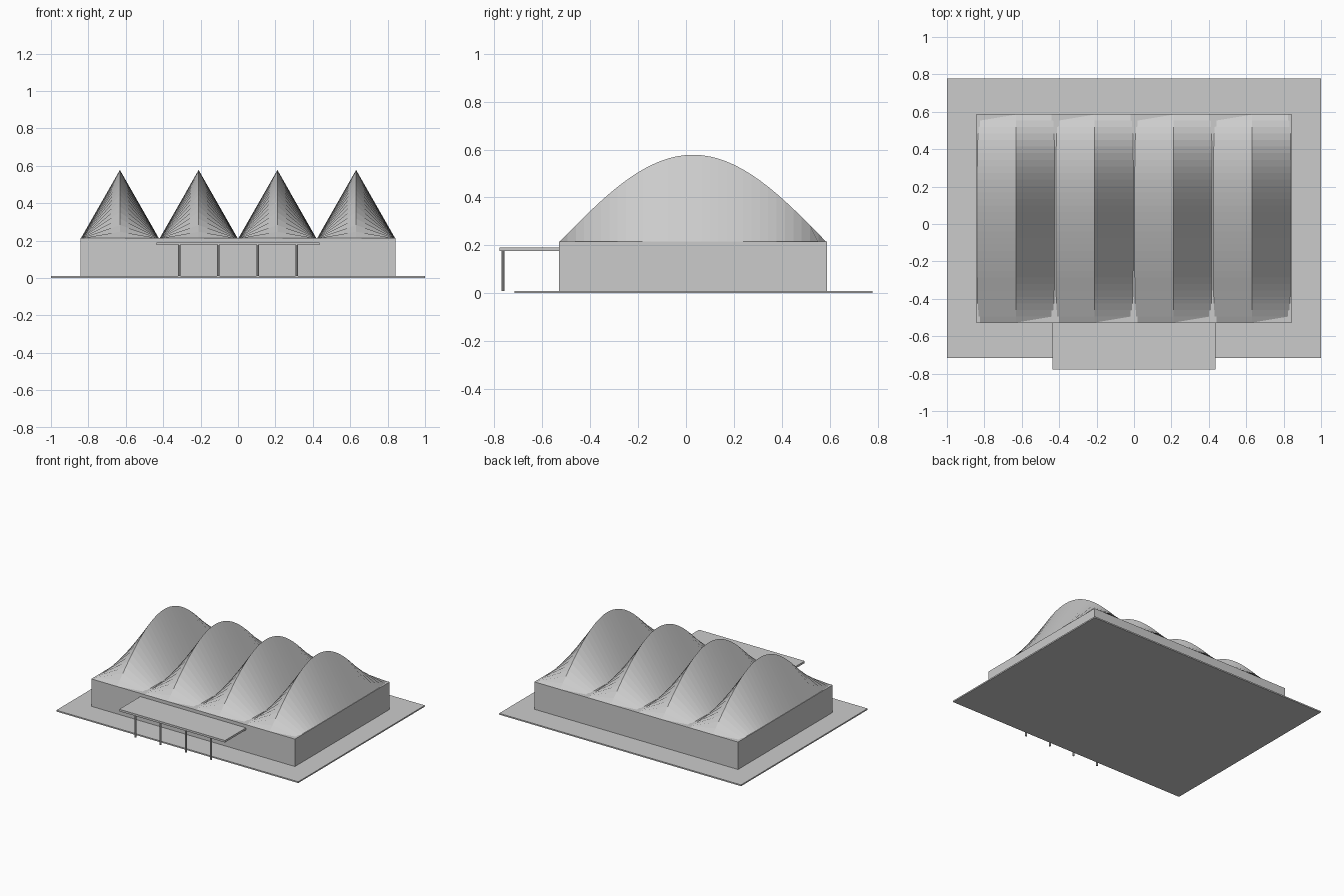
import bpy, bmesh, math

if "Cube" in bpy.data.objects:
    bpy.data.objects.remove(bpy.data.objects["Cube"])

grey = bpy.data.materials.new("light_grey")
grey.diffuse_color = (0.6, 0.6, 0.6, 1)
grey.use_nodes = True
grey.node_tree.nodes["Principled BSDF"].inputs["Base Color"].default_value = grey.diffuse_color


def finish(bm, name):
    mesh = bpy.data.meshes.new(name)
    bm.normal_update()
    bm.to_mesh(mesh)
    bm.free()
    mesh.materials.append(grey)
    obj = bpy.data.objects.new(name, mesh)
    bpy.context.collection.objects.link(obj)
    return obj


def box(name, x0, x1, y0, y1, z0, z1):
    bm = bmesh.new()
    bmesh.ops.create_cube(bm, size=1)
    for v in bm.verts:
        v.co.x = x1 if v.co.x > 0 else x0
        v.co.y = y1 if v.co.y > 0 else y0
        v.co.z = z1 if v.co.z > 0 else z0
    return finish(bm, name)


def post(name, x, y, z0, z1, r):
    bm = bmesh.new()
    bmesh.ops.create_cone(bm, cap_ends=True, segments=10, radius1=r, radius2=r, depth=z1 - z0)
    bmesh.ops.translate(bm, verts=bm.verts, vec=(x, y, (z0 + z1) / 2))
    return finish(bm, name)


def vault(name, cx, half, y0, y1, z_eave, z_top, segs=32):
    """Arched ridge joined by straight rafters to two level eaves."""
    bm = bmesh.new()
    rows = []
    for i in range(segs + 1):
        t = i / segs
        y = y0 + (y1 - y0) * t
        z = z_eave + (z_top - z_eave) * math.sin(math.pi * t)
        rows.append([bm.verts.new(p) for p in
                     ((cx - half, y, z_eave), (cx, y, z), (cx + half, y, z_eave))])
    for a, b in zip(rows, rows[1:]):
        for k in range(2):
            bm.faces.new((a[k], a[k + 1], b[k + 1], b[k]))
    return finish(bm, name)


# Ground slab and hall
box("base_slab", -1, 1, -0.717, 0.778, 0, 0.01)
box("hall_walls", -0.842, 0.842, -0.53, 0.588, 0.01, 0.215)

# Four arched roof vaults
for i in range(4):
    vault(f"roof_vault_{i + 1}", (i - 1.5) * 0.421, 0.209, -0.53, 0.588, 0.212, 0.578)

# Entrance canopy on slim posts
box("entrance_canopy", -0.437, 0.437, -0.778, -0.53, 0.176, 0.191)
for i in range(4):
    post(f"canopy_post_{i + 1}", (i - 1.5) * 0.209, -0.764, 0.01, 0.178, 0.007)
